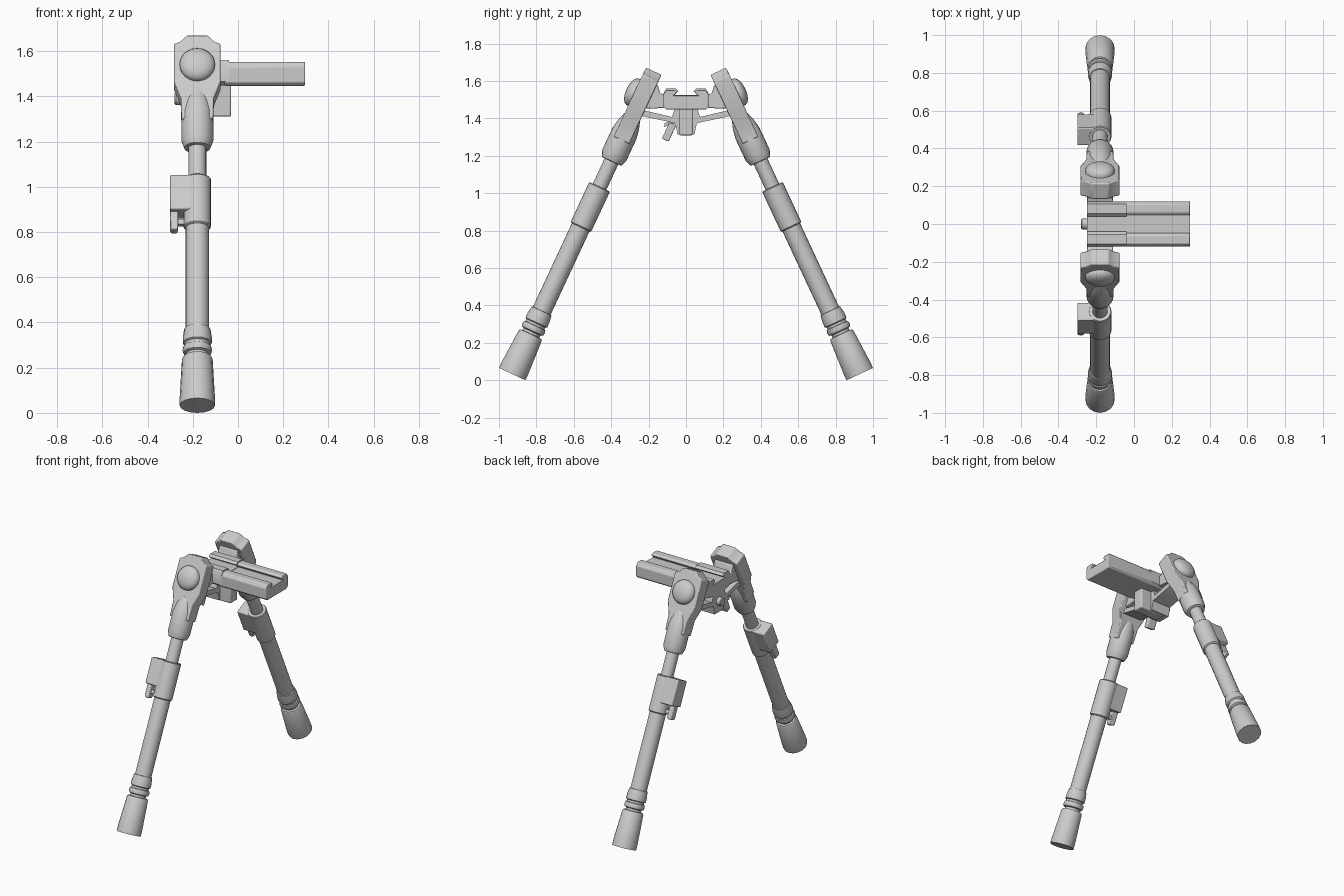
import bpy, bmesh, math
from mathutils import Matrix, Vector

if "Cube" in bpy.data.objects:
    bpy.data.objects.remove(bpy.data.objects["Cube"])

A = math.radians(25)
LX = -0.18                      # x of the plane holding both legs
# leg frame: x sideways, y outward from the leg, z up along the leg from the foot
LEG = Matrix(((1, 0, 0, LX),
              (0, math.cos(A), -math.sin(A), 0.929),
              (0, math.sin(A), math.cos(A), 0.033),
              (0, 0, 0, 1)))
I = Matrix.Identity(4)


def finish(bm, name, mat=I, bevel=0.0, mirror=False):
    """Turn a bmesh into an object, optionally with a twin across y = 0."""
    bmesh.ops.transform(bm, matrix=mat, verts=bm.verts)
    for side in ((1, -1) if mirror else (1,)):
        b = bm.copy()
        for v in b.verts:
            v.co.y *= side
        bmesh.ops.recalc_face_normals(b, faces=b.faces)
        full = name + ("" if not mirror else "_right" if side > 0 else "_left")
        me = bpy.data.meshes.new(full)
        b.to_mesh(me)
        b.free()
        for p in me.polygons:
            p.use_smooth = True
        me.set_sharp_from_angle(angle=math.radians(32))
        ob = bpy.data.objects.new(full, me)
        bpy.context.collection.objects.link(ob)
        if bevel:
            m = ob.modifiers.new("bevel", 'BEVEL')
            m.width, m.segments, m.limit_method = bevel, 2, 'ANGLE'
            m.angle_limit = math.radians(30)
    bm.free()


def lathe(name, prof, mat=I, n=20, **kw):
    """Revolve (radius, height) points around local z."""
    bm = bmesh.new()
    rings = []
    for r, h in prof:
        rings.append([bm.verts.new((r * math.cos(2 * math.pi * i / n),
                                    r * math.sin(2 * math.pi * i / n), h)) for i in range(n)])
    for a, b in zip(rings, rings[1:]):
        for i in range(n):
            j = (i + 1) % n
            bm.faces.new((a[i], a[j], b[j], b[i]))
    bm.faces.new(rings[0])
    bm.faces.new(rings[-1])
    finish(bm, name, mat, **kw)


def prism(name, pts, lo, hi, axis='x', mat=I, **kw):
    """Extrude an outline: (y, z) along x, or (x, z) along y."""
    bm = bmesh.new()
    put = (lambda p, d: (d, p[0], p[1])) if axis == 'x' else (lambda p, d: (p[0], d, p[1]))
    a = [bm.verts.new(put(p, lo)) for p in pts]
    b = [bm.verts.new(put(p, hi)) for p in pts]
    bm.faces.new(a)
    bm.faces.new(b)
    for i in range(len(pts)):
        j = (i + 1) % len(pts)
        bm.faces.new((a[i], a[j], b[j], b[i]))
    finish(bm, name, mat, **kw)


def sym(half):
    """Close a half outline by reflecting its first coordinate."""
    return half + [(-a, b) for a, b in reversed(half)]


def rect(a0, a1, b0, b1):
    return [(a0, b0), (a1, b0), (a1, b1), (a0, b1)]


# ---- legs ----
lathe("rubber_foot", [(.078, 0), (.078, .04), (.068, .225), (.062, .235), (.05, .237),
                      (.05, .25), (.062, .255), (.066, .27), (.062, .285), (.056, .288),
                      (.056, .30), (.064, .305), (.064, .335), (.058, .372), (.05, .374)],
      LEG, n=16, mirror=True)
lathe("lower_tube", [(.052, .36), (.052, .90)], LEG, mirror=True)
lathe("inner_tube", [(.040, .85), (.040, 1.32)], LEG, mirror=True)
lathe("clamp_sleeve", [(.054, .866), (.061, .872), (.061, 1.10), (.057, 1.105)], LEG, mirror=True)
lathe("leg_socket", [(.052, 1.255), (.058, 1.257), (.071, 1.292), (.071, 1.42),
                     (.062, 1.47), (.046, 1.52)], LEG, n=20, mirror=True)

# height lock on the side of each sleeve
prism("clamp_block", rect(-.12, 0, .935, 1.104), -.052, .052, 'y', LEG, bevel=.006, mirror=True)
prism("clamp_lever", [(-.12, .94), (-.12, .855), (-.112, .848), (-.09, .848), (-.085, .86),
                      (-.085, .94)], -.022, .022, 'y', LEG, bevel=.004, mirror=True)
prism("clamp_catch", rect(-.09, -.055, .88, .905), -.012, .012, 'y', LEG, mirror=True)

# flat hinge plate and domed pivot cap at the top of each leg
prism("hinge_plate", sym([(.07, 1.38), (.073, 1.48), (.103, 1.56), (.103, 1.745),
                          (.075, 1.757), (.045, 1.787)]), -.047, .045, 'y', LEG,
      bevel=.006, mirror=True)
to_out = LEG @ Matrix.Translation((0, 0, 1.64)) @ Matrix.Rotation(-math.pi / 2, 4, 'X')
lathe("pivot_cap", [(.078, .03), (.078, .055), (.071, .069), (.053, .081), (.028, .088),
                    (.006, .09)], to_out, n=24, mirror=True)

# ---- centre mount ----
# hinge knuckles between rail and leg plates
prism("hinge_knuckle", [(.10, 1.46), (.135, 1.455), (.215, 1.452), (.235, 1.44), (.25, 1.44),
                        (.172, 1.595), (.15, 1.575), (.138, 1.535), (.10, 1.52)],
      -.25, -.11, bevel=.004, mirror=True)
# spreader bracket with sloping struts
prism("spreader_bracket", sym([(.045, 1.315), (.058, 1.375), (.235, 1.412), (.255, 1.43),
                               (.235, 1.445), (.075, 1.408), (.06, 1.455)]), -.25, -.11)
# lock block under the rail
prism("lock_block", rect(-.038, .038, 1.31, 1.46), -.22, -.03, bevel=.008)
# cross pin head and swing lever
to_x = Matrix.Translation((-.28, 0, 1.39)) @ Matrix.Rotation(math.pi / 2, 4, 'Y')
lathe("cross_pin", [(.024, 0), (.028, .005), (.028, .08)], to_x, n=16)
tilt = Matrix.Translation((0, -.092, 1.325)) @ Matrix.Rotation(math.radians(-25), 4, 'X')
prism("swing_lever", rect(-.02, .02, -.045, .05), -.25, -.19, mat=tilt, bevel=.006)
prism("lever_arm", [(-.115, 1.355), (-.02, 1.385), (-.02, 1.41), (-.115, 1.375)], -.25, -.22)

# grooved rail: tall clamp end and long front part
prism("rail_clamp", sym([(.10, 1.448), (.12, 1.465), (.12, 1.535), (.105, 1.56), (.055, 1.56),
                         (.04, 1.545), (.068, 1.525)]), -.25, -.04)
prism("rail", sym([(.105, 1.447), (.12, 1.462), (.12, 1.53), (.105, 1.552), (.062, 1.552),
                   (.045, 1.54), (.064, 1.522)]), -.06, .297, bevel=.004)
